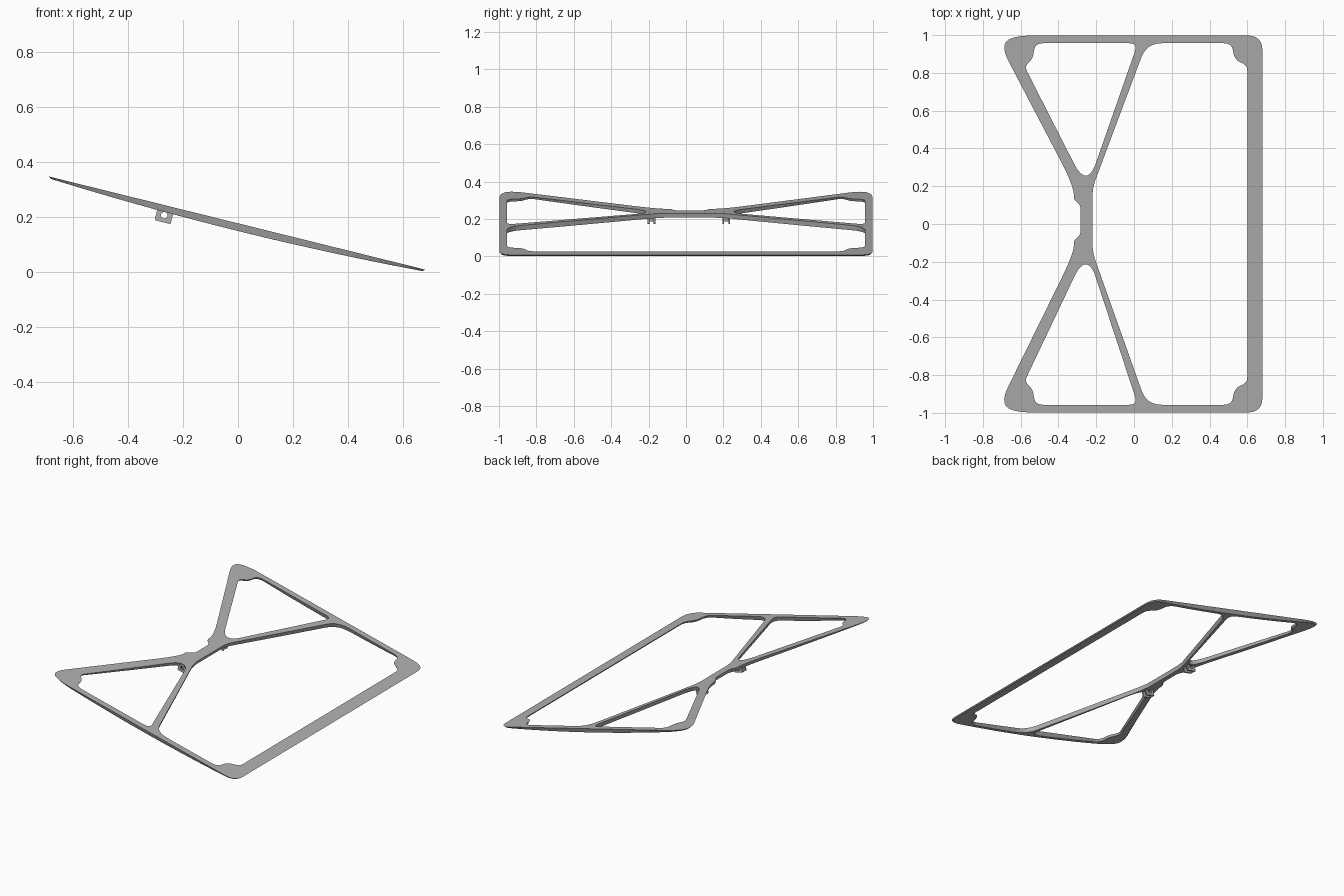
import bpy, bmesh, math
from mathutils import Vector

cube = bpy.data.objects.get("Cube")
if cube:
    bpy.data.objects.remove(cube, do_unlink=True)

grey = bpy.data.materials.new("mid grey")
grey.use_nodes = True
colour = (0.44, 0.44, 0.44, 1)
grey.diffuse_color = colour
grey.node_tree.nodes["Principled BSDF"].inputs["Base Color"].default_value = colour

SLOPE = 0.2475   # fall of the top surface along x
MID = 0.1755     # height of the top surface at x = 0
SHIFT = 0.021    # the waist sits slightly off centre


def top(x):
    return MID - SLOPE * x


def depth(x):
    return 0.007 + 0.021 * (1 - min(1, (x / 0.68) ** 2))


def rounded(points, steps=6):
    """Closed loop from (x, y, radius) corners, each corner eased by a curve."""
    loop = []
    for i, (x, y, r) in enumerate(points):
        p = Vector((x, y))
        a = Vector(points[i - 1][:2]) - p
        b = Vector(points[(i + 1) % len(points)][:2]) - p
        p0 = p + a.normalized() * min(r, a.length * 0.49)
        p2 = p + b.normalized() * min(r, b.length * 0.49)
        for k in range(steps + 1):
            t = k / steps
            loop.append(p0 * (1 - t) ** 2 + p * 2 * t * (1 - t) + p2 * t * t)
    return loop


def oriented(loop, ccw):
    area = sum(loop[i - 1].cross(loop[i]) for i in range(len(loop)))
    return loop if (area > 0) == ccw else loop[::-1]


def slab(loops, taper):
    """Plate of unit depth with holes; its underside is drawn in by taper."""
    bm = bmesh.new()
    rims = {0: [], -1: []}
    for n, loop in enumerate(loops):
        loop = oriented(loop, n == 0)
        count = len(loop)
        rings = {0: [], -1: []}
        for i, p in enumerate(loop):
            d = (loop[(i + 1) % count] - loop[i - 1]).normalized()
            low = p + Vector((-d.y, d.x)) * taper
            rings[0].append(bm.verts.new((p.x, p.y, 0)))
            rings[-1].append(bm.verts.new((low.x, low.y, -1)))
        for i in range(count):
            j = (i + 1) % count
            bm.faces.new((rings[0][i], rings[-1][i], rings[-1][j], rings[0][j]))
            for z in rims:
                rims[z].append(bm.edges.get((rings[z][i], rings[z][j])))
    for z, edges in rims.items():
        bmesh.ops.triangle_fill(bm, edges=edges, use_beauty=True, normal=(0, 0, 2 * z + 1))
    return bm


def finish(bm, name):
    bmesh.ops.recalc_face_normals(bm, faces=bm.faces)
    mesh = bpy.data.meshes.new(name)
    bm.to_mesh(mesh)
    bm.free()
    mesh.materials.append(grey)
    obj = bpy.data.objects.new(name, mesh)
    bpy.context.collection.objects.link(obj)
    return obj


def both_sides(half):
    """Half a loop going from +y inward to the waist, completed on -y.
    Corners near the waist follow its offset."""
    def place(s):
        return [(x, s * y + (SHIFT if y < 0.5 else 0), r) for x, y, r in half]
    return place(1) + place(-1)[::-1]


# Plan of the frame: outline, two triangular openings and the large opening
outline = both_sides([
    (0.68, 0.998, 0.08), (-0.64, 0.998, 0.11), (-0.705, 0.94, 0.09),
    (-0.35, 0.24, 0.09), (-0.318, 0.15, 0.04), (-0.318, 0.105, 0.02),
    (-0.282, 0.08, 0.03)])
openings = [both_sides([
    (0.60, 0.84, 0.03), (0.53, 0.87, 0.05), (0.52, 0.957, 0.045),
    (0.067, 0.957, 0.08), (-0.22, 0.17, 0.05)])]
for s in (1, -1):
    triangle = [(-0.58, 0.835, 0.03), (-0.535, 0.875, 0.03), (-0.525, 0.957, 0.045),
                (0.02, 0.957, 0.045), (-0.225, 0.235, 0.07), (-0.285, 0.235, 0.07)]
    openings.append([(x, s * y + (SHIFT if y < 0.5 else 0), r) for x, y, r in triangle])

bm = slab([rounded(outline)] + [rounded(o) for o in openings], 0.009)
# Slice across the length so that the underside can bow
for k in range(1, 16):
    bmesh.ops.bisect_plane(bm, geom=bm.verts[:] + bm.edges[:] + bm.faces[:],
                           plane_co=(-0.68 + k * 0.085, 0, 0), plane_no=(1, 0, 0))
for v in bm.verts:
    v.co.z = top(v.co.x) + v.co.z * depth(v.co.x)
finish(bm, "frame")

# Hinge lugs under the waist: two pierced cheeks, a base and a rear web
TILT = math.atan(SLOPE)
LUG = Vector((-0.268, 0, 0.205))


def tilted(name, y, size, offset):
    bm = bmesh.new()
    bmesh.ops.create_cube(bm, size=1)
    for v in bm.verts:
        v.co = Vector((v.co[i] * size[i] + offset[i] for i in range(3)))
    obj = finish(bm, name)
    obj.location = LUG + Vector((0, y, 0))
    obj.rotation_euler.y = TILT


for side, y in (("left_row", 0.215), ("right_row", -0.185)):
    for end, dy in (("back", 0.016), ("front", -0.016)):
        plate = rounded([(-0.03, -0.026, 0.004), (0.03, -0.026, 0.004),
                         (0.03, 0.028, 0.002), (-0.03, 0.028, 0.002)], 3)
        hole = [Vector((math.cos(a), math.sin(a))) * 0.012
                for a in (k * math.tau / 20 for k in range(20))]
        bm = slab([plate, hole], 0)
        for v in bm.verts:
            v.co = (v.co.x, dy + (v.co.z + 0.5) * 0.01, v.co.y)
        cheek = finish(bm, f"hinge_cheek_{side}_{end}")
        cheek.location = LUG + Vector((0, y, 0))
        cheek.rotation_euler.y = TILT
    tilted(f"hinge_base_{side}", y, (0.064, 0.052, 0.012), (0, 0, 0.025))
    tilted(f"hinge_web_{side}", y, (0.008, 0.03, 0.05), (-0.025, 0, 0))
